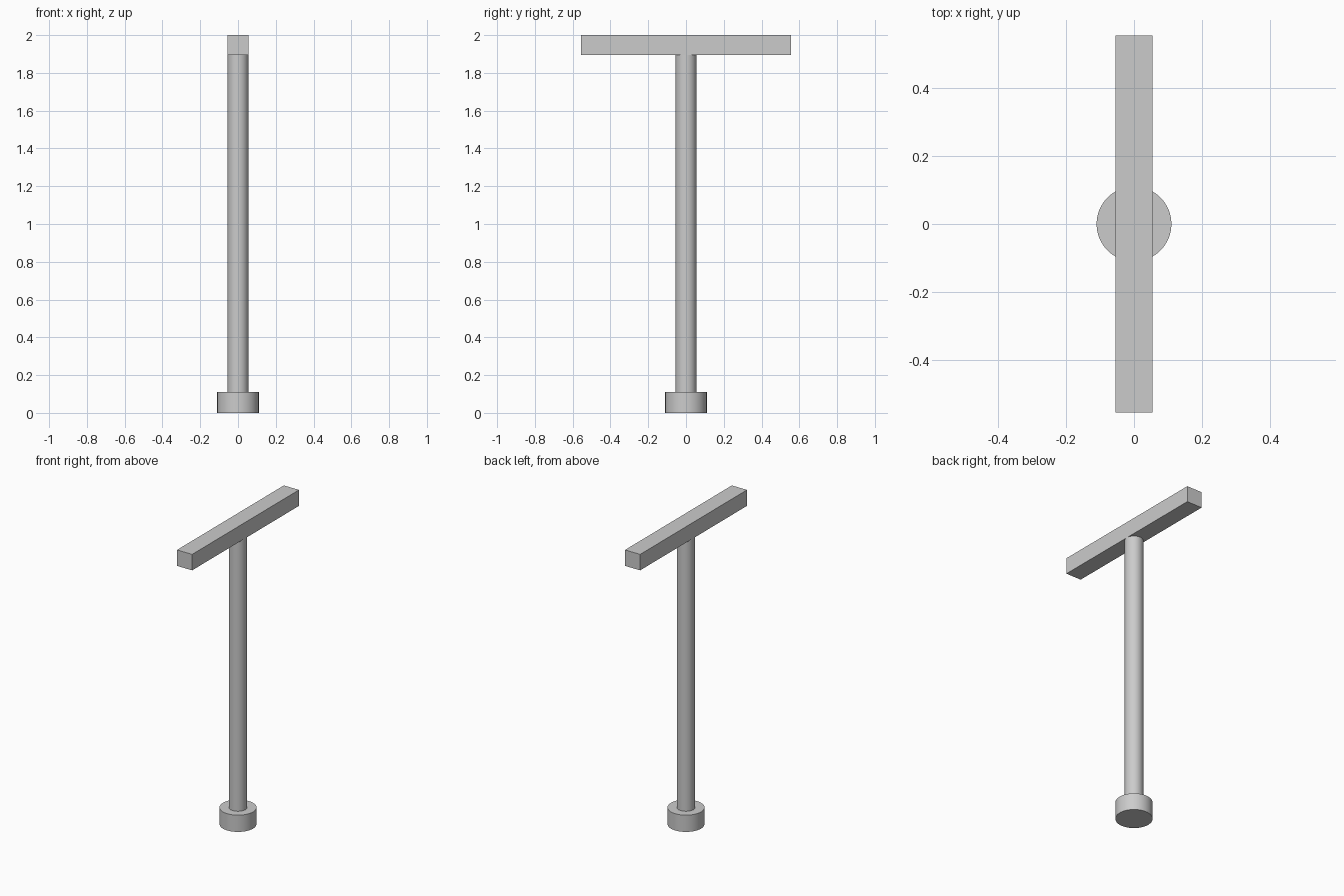
import bpy

cube = bpy.data.objects.get("Cube")
if cube:
    bpy.data.objects.remove(cube, do_unlink=True)

# Single grey material
grey = bpy.data.materials.new("light_grey")
grey.use_nodes = True
colour = (0.6, 0.6, 0.6, 1)
grey.diffuse_color = colour
grey.node_tree.nodes["Principled BSDF"].inputs["Base Color"].default_value = colour


def finish(name):
    part = bpy.context.object
    part.name = name
    part.data.materials.append(grey)
    return part


def cylinder(name, radius, bottom, top):
    bpy.ops.mesh.primitive_cylinder_add(
        vertices=64, radius=radius, depth=top - bottom,
        location=(0, 0, (bottom + top) / 2))
    finish(name)
    bpy.ops.object.shade_smooth_by_angle()


# Round foot and upright pole
cylinder("foot", 0.11, 0, 0.11)
cylinder("pole", 0.055, 0.11, 1.9)

# Square crossbar on top of the pole
bpy.ops.mesh.primitive_cube_add(size=1, location=(0, 0, 1.9475))
bar = finish("crossbar")
bar.scale = (0.11, 1.11, 0.105)
